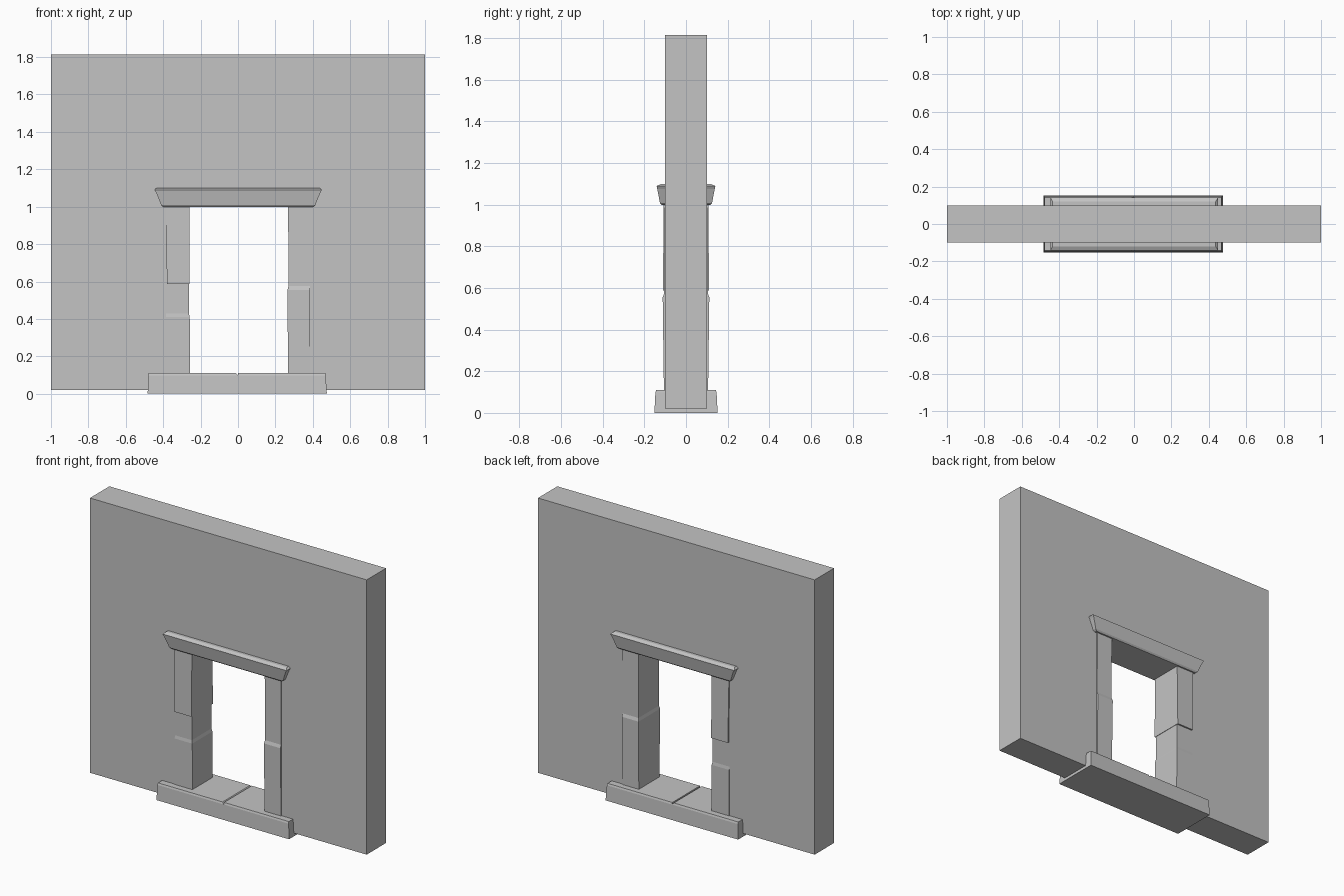
import bpy
import bmesh

cube = bpy.data.objects.get("Cube")
if cube:
    bpy.data.objects.remove(cube, do_unlink=True)

stone = bpy.data.materials.new("grey stone")
stone.use_nodes = True
COLOUR = (0.55, 0.55, 0.55, 1)
stone.diffuse_color = COLOUR
stone.node_tree.nodes["Principled BSDF"].inputs["Base Color"].default_value = COLOUR


def finish(name, bm):
    bmesh.ops.recalc_face_normals(bm, faces=bm.faces[:])
    mesh = bpy.data.meshes.new(name)
    bm.to_mesh(mesh)
    bm.free()
    mesh.materials.append(stone)
    obj = bpy.data.objects.new(name, mesh)
    bpy.context.collection.objects.link(obj)
    return obj


def stack(name, rings):
    """Loft rectangles given as (z, x_min, x_max, half_depth)."""
    bm = bmesh.new()
    loops = []
    for z, x0, x1, y in rings:
        corners = ((x0, -y), (x1, -y), (x1, y), (x0, y))
        loops.append([bm.verts.new((cx, cy, z)) for cx, cy in corners])
    for low, high in zip(loops, loops[1:]):
        for i in range(4):
            j = (i + 1) % 4
            bm.faces.new((low[i], low[j], high[j], high[i]))
    bm.faces.new(loops[0][::-1])
    bm.faces.new(loops[-1])
    return finish(name, bm)


# Wall slab with a notch for the doorway
bm = bmesh.new()
half = [(0.38, 0.02), (1, 0.02), (1, 1.815), (0.38, 1.05)]
outline = [half[0], half[1], half[2]]
outline += [(-x, z) for x, z in reversed(outline)]
outline += [(-half[3][0], half[3][1]), half[3]]
face = bm.faces.new([bm.verts.new((x, -0.1, z)) for x, z in outline])
slab = bmesh.ops.extrude_face_region(bm, geom=[face])
verts = [v for v in slab["geom"] if isinstance(v, bmesh.types.BMVert)]
bmesh.ops.translate(bm, verts=verts, vec=(0, 0.2, 0))
finish("wall", bm)

# Door posts: worn stones of slightly different thickness
stack("left_post", [
    (0.10, 0.267, 0.385, 0.106), (0.555, 0.265, 0.385, 0.112),
    (0.575, 0.270, 0.385, 0.105), (1.01, 0.268, 0.385, 0.107)])
stack("right_post_lower", [
    (0.10, -0.385, -0.257, 0.104), (0.41, -0.385, -0.258, 0.104),
    (0.43, -0.385, -0.263, 0.1005), (0.60, -0.385, -0.263, 0.1005)])
stack("right_post_upper", [
    (0.588, -0.380, -0.260, 0.111), (1.01, -0.385, -0.258, 0.107)])

# Flared lintel with a chamfered bottom and top edge
stack("lintel", [
    (0.998, -0.400, 0.400, 0.117), (1.008, -0.410, 0.413, 0.125),
    (1.075, -0.437, 0.440, 0.138), (1.090, -0.447, 0.449, 0.141),
    (1.100, -0.435, 0.437, 0.120)])

# Sill: two stones meeting at a shallow joint
stack("sill_right", [
    (0, -0.483, 0, 0.152), (0.098, -0.480, 0, 0.147),
    (0.110, -0.478, -0.012, 0.143)])
stack("sill_left", [
    (0, 0, 0.475, 0.152), (0.098, 0, 0.469, 0.147),
    (0.110, -0.001, 0.467, 0.143)])
